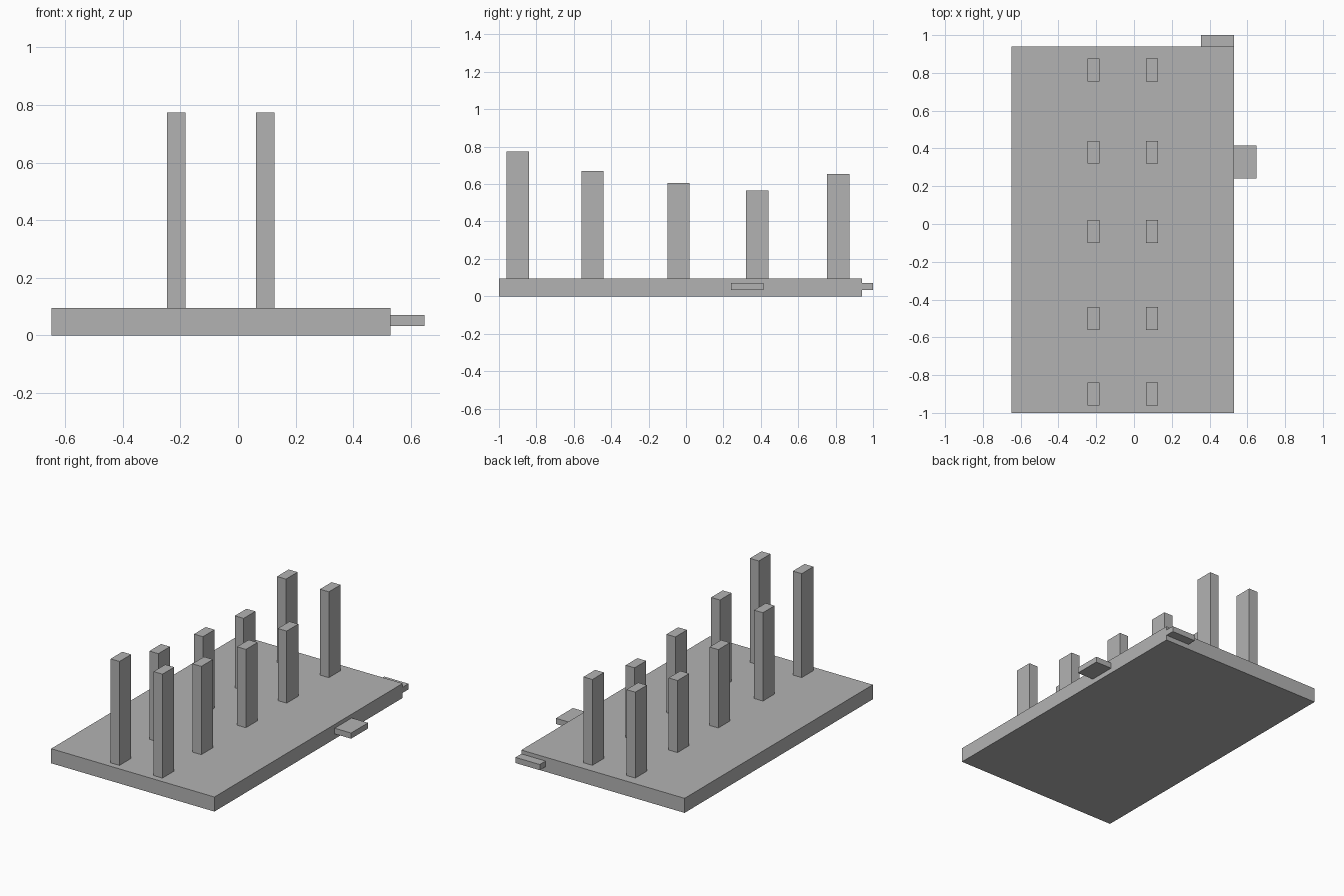
import bpy

if "Cube" in bpy.data.objects:
    bpy.data.objects.remove(bpy.data.objects["Cube"])

grey = bpy.data.materials.new("mid_grey")
grey.diffuse_color = (0.45, 0.45, 0.45, 1)
grey.use_nodes = True
grey.node_tree.nodes["Principled BSDF"].inputs["Base Color"].default_value = grey.diffuse_color


def box(name, x0, x1, y0, y1, z0, z1):
    """Axis-aligned box given by its limits."""
    bpy.ops.mesh.primitive_cube_add(
        size=1, location=((x0 + x1) / 2, (y0 + y1) / 2, (z0 + z1) / 2))
    ob = bpy.context.object
    ob.name = name
    ob.scale = (x1 - x0, y1 - y0, z1 - z0)
    bpy.ops.object.transform_apply(location=False, rotation=False, scale=True)
    ob.data.materials.append(grey)
    return ob


SLAB_TOP = 0.095

# Base slab
box("base_slab", -0.648, 0.53, -1.0, 0.94, 0.0, SLAB_TOP)

# Two rows of pillars: (centre y, top height), lowest near the back
rows = [(-0.90, 0.773), (-0.50, 0.671), (-0.04, 0.606),
        (0.38, 0.565), (0.815, 0.655)]
for side, x in (("left", -0.215), ("right", 0.095)):
    for i, (y, top) in enumerate(rows, 1):
        box(f"{side}_pillar_{i}", x - 0.032, x + 0.032,
            y - 0.06, y + 0.06, SLAB_TOP, top)

# Connector tabs on the right and back edges
box("right_tab", 0.53, 0.648, 0.24, 0.415, 0.033, 0.07)
box("back_tab", 0.355, 0.53, 0.94, 1.0, 0.033, 0.07)
